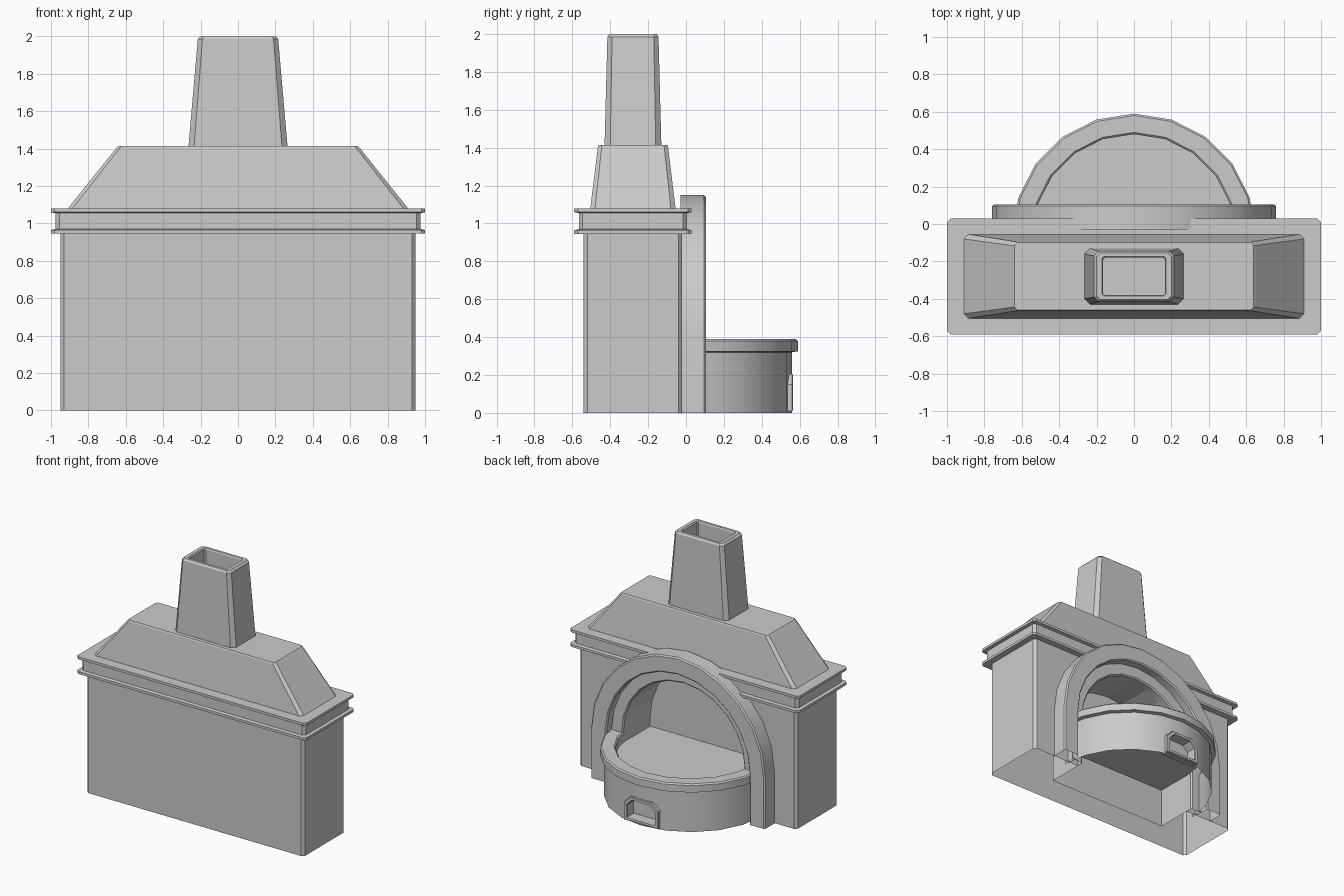
import bpy, bmesh
from math import sin, cos, pi, radians

if "Cube" in bpy.data.objects:
    bpy.data.objects.remove(bpy.data.objects["Cube"])


def loft(name, rings, closed=True, cap_start=False, cap_end=False, smooth=False):
    """Bridge a list of equal-length point loops into one mesh."""
    bm = bmesh.new()
    loops = [[bm.verts.new(p) for p in r] for r in rings]
    n = len(loops[0])
    for a, b in zip(loops, loops[1:]):
        for i in range(n if closed else n - 1):
            j = (i + 1) % n
            bm.faces.new((a[i], a[j], b[j], b[i]))
    if cap_start:
        bm.faces.new(loops[0])
    if cap_end:
        bm.faces.new(loops[-1])
    bmesh.ops.recalc_face_normals(bm, faces=bm.faces)
    me = bpy.data.meshes.new(name)
    bm.to_mesh(me)
    bm.free()
    ob = bpy.data.objects.new(name, me)
    bpy.context.collection.objects.link(ob)
    if smooth:
        make_active(ob)
        bpy.ops.object.shade_smooth_by_angle(angle=radians(25))
    return ob


def make_active(ob):
    bpy.ops.object.select_all(action='DESELECT')
    ob.select_set(True)
    bpy.context.view_layer.objects.active = ob


def rect(hx, y0, y1, z, c):
    """Rectangle with chamfered corners, level at z."""
    return [(hx - c, y0, z), (hx, y0 + c, z), (hx, y1 - c, z), (hx - c, y1, z),
            (c - hx, y1, z), (-hx, y1 - c, z), (-hx, y0 + c, z), (c - hx, y0, z)]


def arch(r, y, z0=0.0, steps=12, spring=0.39):
    """Round-topped arch outline in the plane y."""
    pts = [(r * cos(pi * i / steps), y, spring + r * sin(pi * i / steps))
           for i in range(steps + 1)]
    return [(r, y, z0)] + pts + [(-r, y, z0)]


def half_round(r, z, cy=-0.06, steps=10):
    return [(r * cos(pi * i / steps), cy + r * sin(pi * i / steps), z)
            for i in range(steps + 1)]


def hatch(hw, z0, z1, c, y):
    """Door outline with clipped upper corners."""
    return [(-hw, y, z0), (hw, y, z0), (hw, y, z1 - c), (hw - c, y, z1),
            (c - hw, y, z1), (-hw, y, z1 - c)]


def cut(ob, cutter):
    cutter.hide_render = True
    mod = ob.modifiers.new("cut", 'BOOLEAN')
    mod.object = cutter
    mod.operation = 'DIFFERENCE'
    mod.solver = 'EXACT'
    make_active(ob)
    bpy.ops.object.modifier_apply(modifier=mod.name)
    bpy.data.objects.remove(cutter)


def drop_faces(ob, test):
    bm = bmesh.new()
    bm.from_mesh(ob.data)
    bmesh.ops.delete(bm, geom=[f for f in bm.faces if test(f)], context='FACES')
    bm.to_mesh(ob.data)
    bm.free()


def at_ground(f):
    return all(v.co.z < 0.001 for v in f.verts)


# Main block with the firebox tunnel, open underneath
body = loft("body", [rect(0.95, -0.54, -0.02, 0, 0.02),
                     rect(0.95, -0.54, -0.02, 0.95, 0.02)],
            cap_start=True, cap_end=True)
cut(body, loft("firebox_cutter", [arch(0.53, -0.31, -0.1), arch(0.53, 0.2, -0.1)],
               cap_start=True, cap_end=True))
drop_faces(body, at_ground)

# Mantel ledge with a recessed middle band
loft("mantel", [rect(1 - d, -0.59 + d, 0.03 - d, z, 0.02) for d, z in
                ((0, 0.945), (0, 0.965), (0.025, 0.97), (0.025, 1.055), (0, 1.06), (0, 1.08))],
     cap_start=True, cap_end=True)

# Sloped hood
loft("hood", [rect(0.91, -0.505, -0.055, 1.08, 0.025),
              rect(0.65, -0.465, -0.095, 1.405, 0.02),
              rect(0.64, -0.46, -0.10, 1.415, 0.015)], cap_end=True)

# Tapered chimney with a hollow top
loft("chimney", [rect(0.265, -0.43, -0.13, 1.41, 0.03),
                 rect(0.215, -0.415, -0.145, 1.985, 0.025),
                 rect(0.20, -0.405, -0.155, 2.0, 0.02),
                 rect(0.172, -0.385, -0.175, 2.0, 0.01),
                 rect(0.165, -0.38, -0.18, 1.99, 0.01),
                 rect(0.165, -0.38, -0.18, 1.88, 0.01)], cap_end=True)

# Stepped arch around the opening
loft("outer_arch", [arch(0.76, -0.03), arch(0.76, 0.095), arch(0.75, 0.105),
                    arch(0.635, 0.105), arch(0.625, 0.095), arch(0.625, -0.02)],
     closed=False, smooth=True)
loft("inner_arch", [arch(0.63, 0.035), arch(0.54, 0.035), arch(0.53, 0.025), arch(0.53, -0.03)],
     closed=False, smooth=True)

# Half-round hearth with rim and sunken floor
profile = ((0.62, 0), (0.62, 0.32), (0.65, 0.325), (0.65, 0.38), (0.64, 0.39),
           (0.55, 0.39), (0.54, 0.38), (0.54, 0.31))
hearth = loft("hearth", [half_round(r, z) for r, z in profile],
              cap_start=True, cap_end=True)
cut(hearth, loft("hatch_cutter", [hatch(0.12, 0.035, 0.18, 0.045, 0.48),
                                  hatch(0.12, 0.035, 0.18, 0.045, 0.8)],
                 cap_start=True, cap_end=True))
drop_faces(hearth, lambda f: at_ground(f) or all(v.co.y < -0.059 for v in f.verts))
make_active(hearth)
bpy.ops.object.shade_smooth_by_angle(angle=radians(25))

# Firebox floor behind the hearth
loft("firebox_floor", [[(-0.53, -0.31, 0.31), (0.53, -0.31, 0.31)],
                       [(-0.53, -0.06, 0.31), (0.53, -0.06, 0.31)]], closed=False)

# Frame of the ash hatch
loft("hatch_frame", [hatch(0.15, 0.01, 0.205, 0.055, 0.50),
                     hatch(0.15, 0.01, 0.205, 0.055, 0.56),
                     hatch(0.145, 0.015, 0.20, 0.053, 0.565),
                     hatch(0.125, 0.033, 0.182, 0.047, 0.565),
                     hatch(0.12, 0.035, 0.18, 0.045, 0.56),
                     hatch(0.12, 0.035, 0.18, 0.045, 0.50)])
